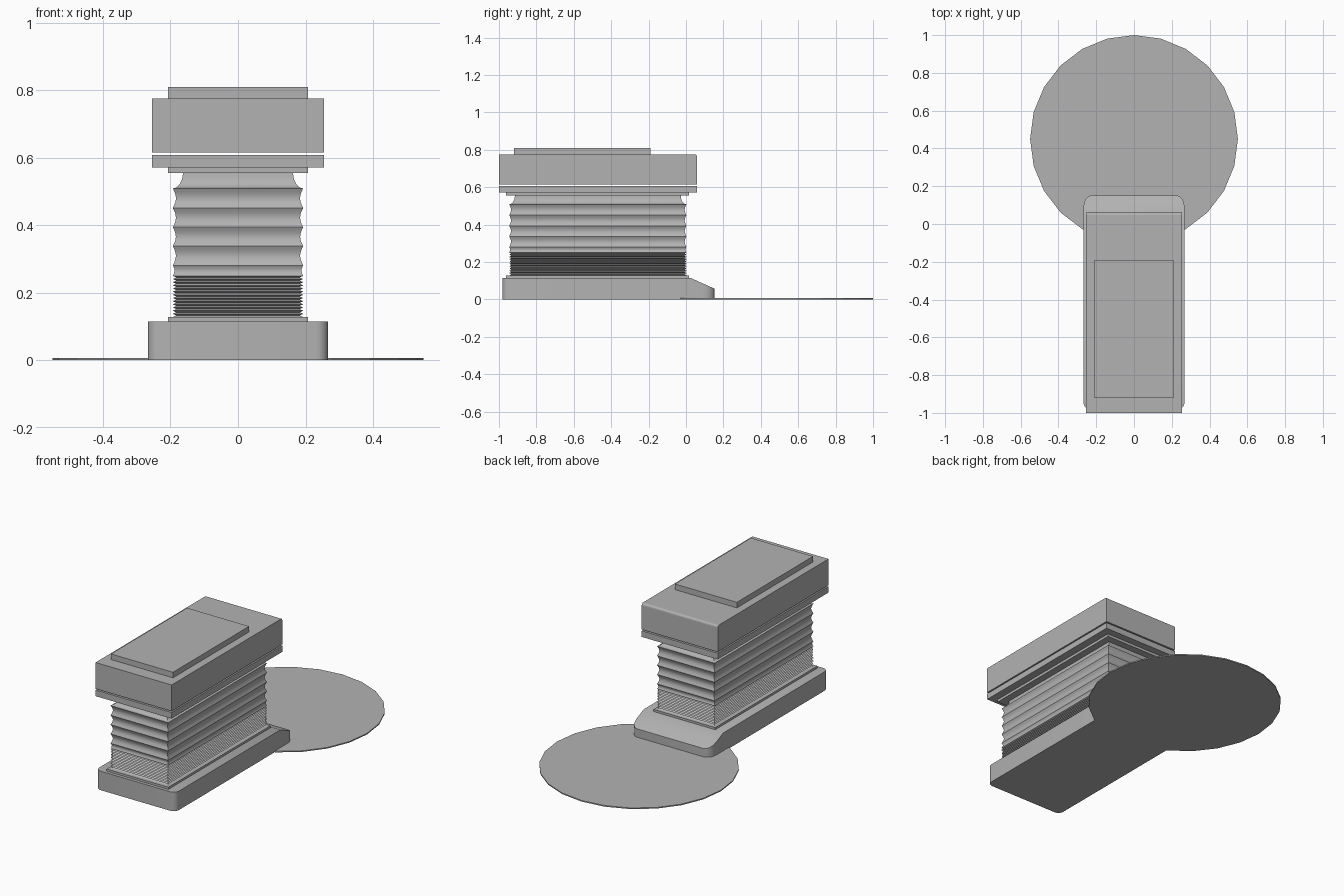
import bpy, bmesh, math

cube = bpy.data.objects.get("Cube")
if cube:
    bpy.data.objects.remove(cube, do_unlink=True)

grey = bpy.data.materials.new("plain grey")
grey.use_nodes = True
colour = (0.45, 0.45, 0.45, 1)
grey.diffuse_color = colour
grey.node_tree.nodes["Principled BSDF"].inputs["Base Color"].default_value = colour


def finish(name, bm, smooth=False):
    bmesh.ops.recalc_face_normals(bm, faces=bm.faces)
    mesh = bpy.data.meshes.new(name)
    bm.to_mesh(mesh)
    bm.free()
    mesh.materials.append(grey)
    obj = bpy.data.objects.new(name, mesh)
    bpy.context.collection.objects.link(obj)
    if smooth:
        bpy.ops.object.select_all(action='DESELECT')
        obj.select_set(True)
        bpy.context.view_layer.objects.active = obj
        bpy.ops.object.shade_smooth_by_angle(angle=math.radians(32))
    return obj


def loft(bm, rings):
    """Skin a stack of equal point rings and close both ends."""
    loops = [[bm.verts.new(p) for p in ring] for ring in rings]
    for a, b in zip(loops, loops[1:]):
        for i in range(len(a)):
            j = (i + 1) % len(a)
            bm.faces.new((a[i], a[j], b[j], b[i]))
    bm.faces.new(loops[0])
    bm.faces.new(loops[-1])


def rectangle(half_x, front, back, z):
    return [(-half_x, front, z), (half_x, front, z), (half_x, back, z), (-half_x, back, z)]


def block(name, half_x, front, back, bottom, top):
    bm = bmesh.new()
    loft(bm, [rectangle(half_x, front, back, z) for z in (bottom, top)])
    return finish(name, bm)


def bellows(name, profile):
    """Rectangular sleeve from (inset, height) pairs."""
    bm = bmesh.new()
    loft(bm, [rectangle(0.193 - d, -0.945 + d, 0.002 - d, z) for d, z in profile])
    return finish(name, bm, smooth=True)


# Ground disc
bm = bmesh.new()
steps = [math.tau * i / 24 for i in range(24)]
loft(bm, [[(0.55 * math.sin(a), 0.45 + 0.55 * math.cos(a), z) for a in steps]
          for z in (0, 0.007)])
finish("ground_disc", bm)

# Base with rounded corners and a sloping back end
outline = []
corners = [(1, 0.152, 0.045, 0.06, 0), (-1, 0.152, 0.045, 0.06, 90),
           (-1, -0.982, 0.035, 0.035, 180), (1, -0.982, 0.035, 0.035, 270)]
for side, end, rx, ry, start in corners:
    cx = side * (0.267 - rx)
    cy = end - math.copysign(ry, end)
    for k in range(6):
        a = math.radians(start + 18 * k)
        outline.append((cx + rx * math.cos(a), cy + ry * math.sin(a)))
bm = bmesh.new()
loft(bm, [[(x, y, z) for x, y in outline] for z in (0, 0.115)])
bmesh.ops.bisect_plane(bm, geom=bm.verts[:] + bm.edges[:] + bm.faces[:],
                       plane_co=(0, 0.025, 0), plane_no=(0, 1, 0))
for v in bm.verts:
    if v.co.z > 0.1 and v.co.y > 0.025:
        v.co.z -= 0.45 * (v.co.y - 0.025)
finish("base", bm, smooth=True)

# Fine pleats below
pleats = 13
fine = [((i % 2) * 0.01, 0.128 + 0.122 * i / (2 * pleats)) for i in range(2 * pleats + 1)]
bellows("fine_bellows", fine)

# Wide scalloped folds above, flaring in at the neck
ridges = [0.25, 0.281, 0.338, 0.394, 0.451, 0.509]
wide = []
for low, high in zip(ridges, ridges[1:]):
    depth = 0.16 * (high - low)
    wide += [(depth * math.sin(math.pi * k / 6), low + (high - low) * k / 6) for k in range(6)]
wide.append((0, ridges[-1]))
for k in range(1, 7):
    a = math.pi / 2 * k / 6
    wide.append((0.03 * math.sin(a), 0.509 + 0.047 * (1 - math.cos(a))))
bellows("wide_bellows", wide)

# Mounting plates
block("lower_plate", 0.207, -0.963, 0.016, 0.113, 0.128)
block("upper_plate", 0.207, -0.963, 0.016, 0.555, 0.571)
block("collar", 0.255, -1, 0.06, 0.571, 0.608)

# Cap with an eased back top edge, and its raised lid
cap = block("cap", 0.255, -1, 0.06, 0.616, 0.775)
bm = bmesh.new()
bm.from_mesh(cap.data)
edge = [e for e in bm.edges if all(v.co.y > 0 and v.co.z > 0.7 for v in e.verts)]
bmesh.ops.bevel(bm, geom=edge, offset=0.012, segments=3, profile=0.5, affect='EDGES')
bm.to_mesh(cap.data)
bm.free()
block("lid", 0.208, -0.92, -0.19, 0.775, 0.809)
